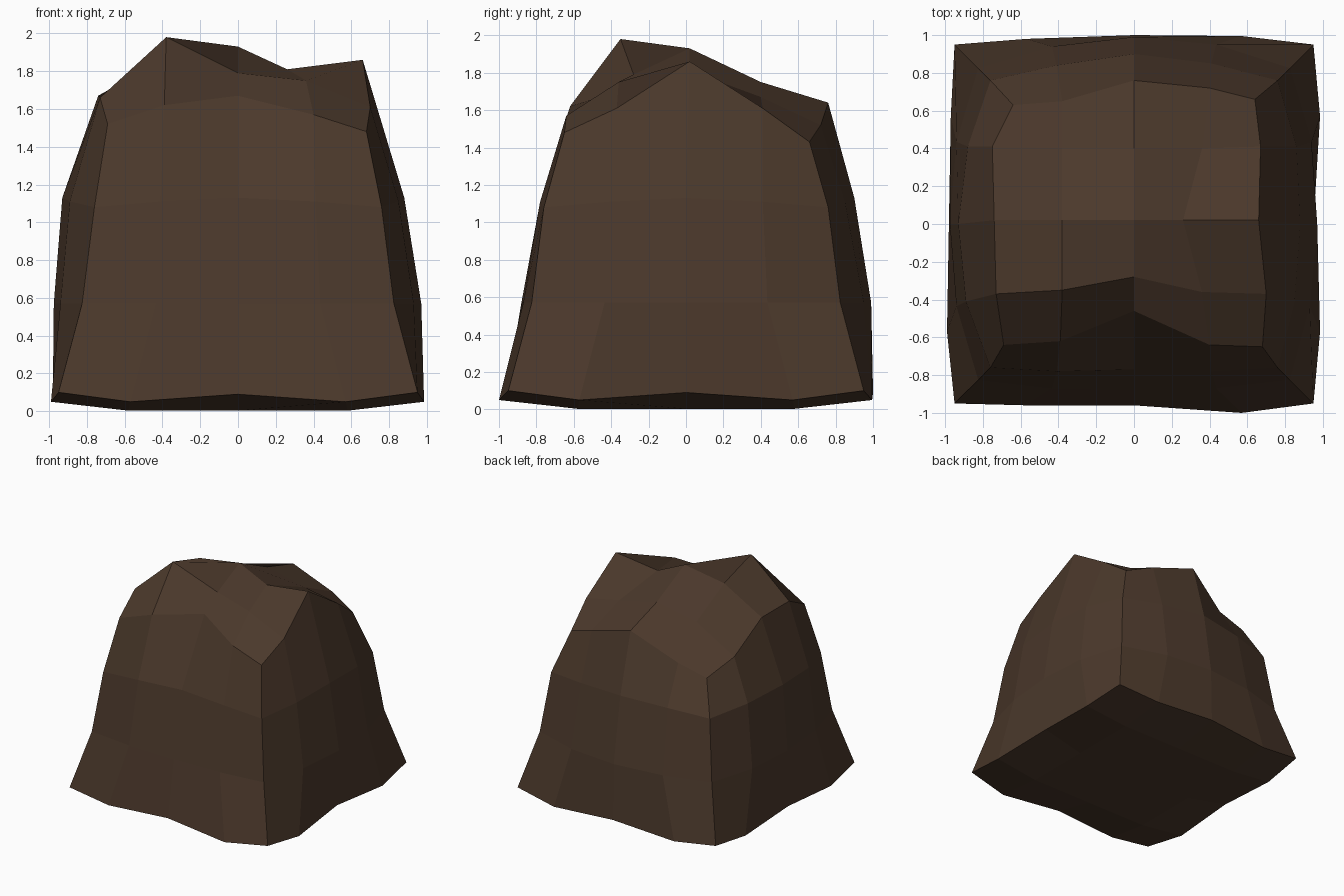
import bpy, bmesh
from mathutils import Matrix, Vector

if "Cube" in bpy.data.objects:
    bpy.data.objects.remove(bpy.data.objects["Cube"])

bm = bmesh.new()


def ring(corner, col, zs, sides):
    """16 points anticlockwise from the front left corner.
    sides: (column, middle, column) distance for front, right, back, left."""
    pts = []
    for i, side in enumerate(sides):
        turn = Matrix.Rotation(i * 1.5707963, 3, 'Z')
        local = [(-corner, -corner, zs[0]), (-col, -side[0], zs[1]),
                 (0, -side[1], zs[2]), (col, -side[2], zs[1])]
        pts += [bm.verts.new(turn @ Vector(p)) for p in local]
    return pts


# Body rings from the foot upwards
rings = [
    ring(.95, .57, (.10, .05, .09),
         ((.96, .96, 1.0), (.985, .95, .985), (.995, 1.0, .98), (.97, .98, .99))),
    ring(.825, .435, (.57, .57, .57),
         ((.87, .88, .87), (.93, .97, .94), (.95, .99, .94), (.94, .975, .94))),
    ring(.76, .41, (1.08, 1.11, 1.13),
         ((.78, .77, .78), (.85, .88, .86), (.85, .90, .84), (.88, .93, .89))),
]

# Broken top: 5 x 5 points, front row first
top_rows = [
    [(-.69, -.64, 1.52), (-.39, -.62, 1.62), (0, -.46, 1.67), (.40, -.64, 1.57), (.68, -.65, 1.48)],
    [(-.73, -.37, 1.66), (-.38, -.35, 1.98), (0, -.28, 1.79), (.36, -.36, 1.75), (.70, -.37, 1.61)],
    [(-.74, .02, 1.67), (-.38, .02, 1.87), (0, .02, 1.93), (.26, .02, 1.81), (.66, .02, 1.86)],
    [(-.75, .41, 1.48), (-.38, .40, 1.68), (0, .40, 1.75), (.36, .40, 1.67), (.67, .41, 1.61)],
    [(-.64, .63, 1.35), (-.38, .65, 1.42), (0, .76, 1.64), (.40, .72, 1.52), (.64, .66, 1.43)],
]


def border(g):
    return (g[0][:4] + [g[j][4] for j in range(4)]
            + g[4][:0:-1] + [g[j][0] for j in range(4, 0, -1)])


def fill(g, flip):
    for j in range(4):
        for i in range(4):
            quad = [g[j][i], g[j][i + 1], g[j + 1][i + 1], g[j + 1][i]]
            bm.faces.new(quad[::-1] if flip else quad)


top = [[bm.verts.new(p) for p in row] for row in top_rows]
fill(top, False)
rings.append(border(top))

# Side walls
for low, high in zip(rings, rings[1:]):
    for i in range(16):
        k = (i + 1) % 16
        bm.faces.new((low[i], low[k], high[k], high[i]))

# Underside, sharing the foot ring
foot = rings[0]
base = [[None] * 5 for _ in range(5)]
base[0] = foot[0:5]
base[4] = foot[12:7:-1]
for j in range(1, 4):
    mid = [bm.verts.new((x, (j - 2) * .58, .01 if x == 0 and j == 2 else .003))
           for x in (-.58, 0, .58)]
    base[j] = [foot[16 - j]] + mid + [foot[4 + j]]
fill(base, True)

bmesh.ops.recalc_face_normals(bm, faces=bm.faces)
mesh = bpy.data.meshes.new("rock")
bm.to_mesh(mesh)
bm.free()

# Dark brown stone
mat = bpy.data.materials.new("brown_stone")
mat.diffuse_color = (.07, .04, .024, 1)
mat.use_nodes = True
mat.node_tree.nodes["Principled BSDF"].inputs["Base Color"].default_value = mat.diffuse_color
mesh.materials.append(mat)
bpy.context.collection.objects.link(bpy.data.objects.new("rock", mesh))
